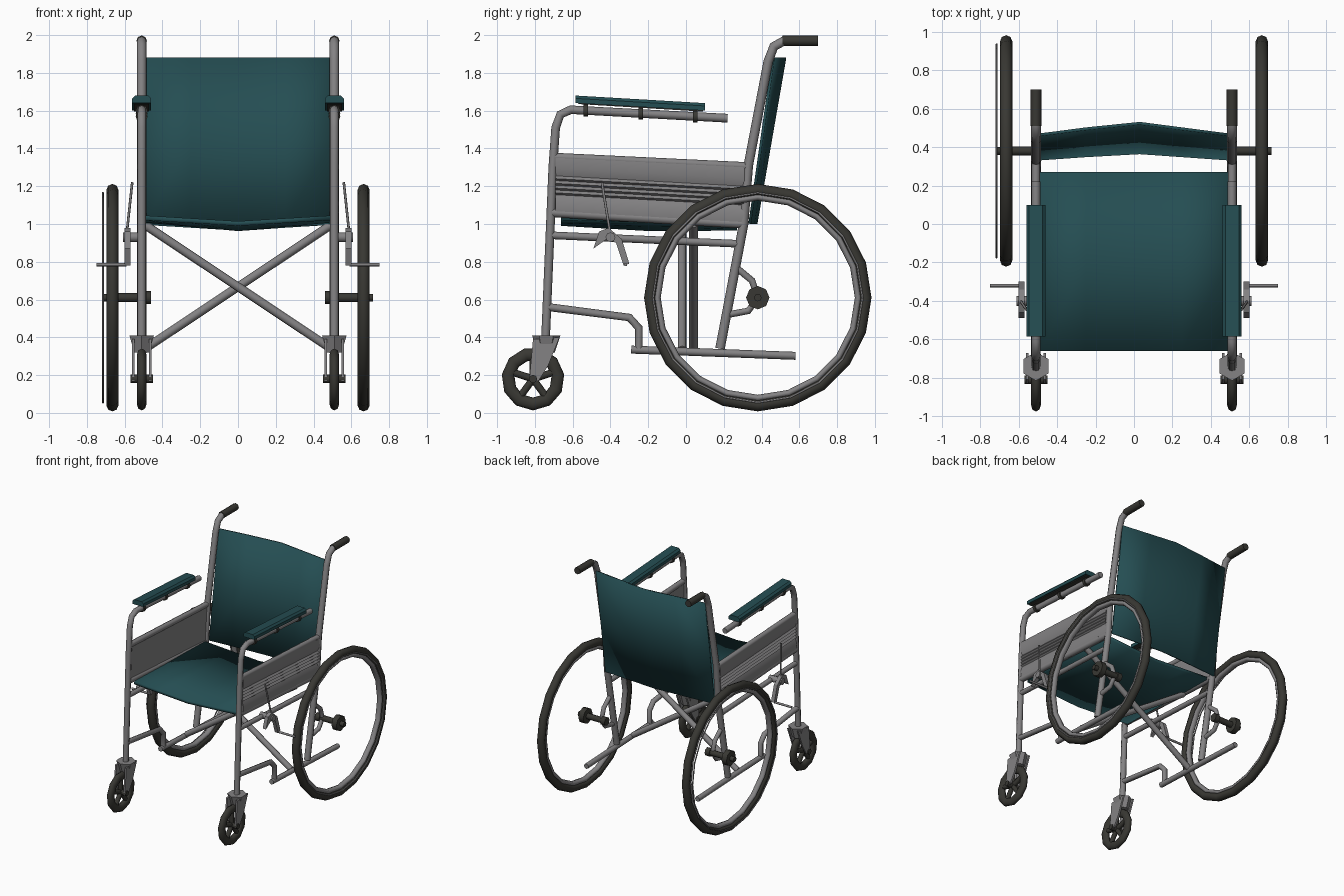
import bpy, bmesh
from math import pi, sin, cos, radians
from mathutils import Vector

if "Cube" in bpy.data.objects:
    bpy.data.objects.remove(bpy.data.objects["Cube"], do_unlink=True)


def material(name, rgb):
    m = bpy.data.materials.new(name)
    m.use_nodes = True
    m.diffuse_color = (*rgb, 1)
    m.node_tree.nodes["Principled BSDF"].inputs["Base Color"].default_value = (*rgb, 1)
    return m


TEAL = material("teal vinyl", (0.018, 0.075, 0.085))
STEEL = material("grey steel", (0.23, 0.225, 0.23))
RUBBER = material("dark rubber", (0.04, 0.039, 0.033))


def finish(ob, name, mat, angle=50):
    ob.name = name
    ob.data.materials.clear()
    ob.data.materials.append(mat)
    bpy.ops.object.select_all(action='DESELECT')
    ob.select_set(True)
    bpy.context.view_layer.objects.active = ob
    bpy.ops.object.shade_smooth_by_angle(angle=radians(angle))
    return ob


def add_mesh(name, mesh, mat, angle=50):
    ob = bpy.data.objects.new(name, mesh)
    bpy.context.scene.collection.objects.link(ob)
    return finish(ob, name, mat, angle)


def tube(name, pts, r, mat=STEEL):
    """Round tube along a polyline, turned into a mesh."""
    cu = bpy.data.curves.new(name, 'CURVE')
    cu.dimensions = '3D'
    cu.bevel_depth = r
    cu.bevel_resolution = 2
    cu.use_fill_caps = True
    sp = cu.splines.new('POLY')
    sp.points.add(len(pts) - 1)
    for p, co in zip(sp.points, pts):
        p.co = (*co, 1)
    tmp = bpy.data.objects.new("tmp", cu)
    bpy.context.scene.collection.objects.link(tmp)
    bpy.context.view_layer.update()
    dg = bpy.context.evaluated_depsgraph_get()
    mesh = bpy.data.meshes.new_from_object(tmp.evaluated_get(dg))
    bpy.data.objects.remove(tmp)
    return add_mesh(name, mesh, mat)


def side_tube(name, x, yz, r, mat=STEEL):
    return tube(name, [(x, y, z) for y, z in yz], r, mat)


def prism(name, ring_a, ring_b, mat, angle=30):
    """Solid between two matching outlines."""
    bm = bmesh.new()
    a = [bm.verts.new(p) for p in ring_a]
    b = [bm.verts.new(p) for p in ring_b]
    bm.faces.new(a)
    bm.faces.new(b)
    for i in range(len(a)):
        j = (i + 1) % len(a)
        bm.faces.new((a[i], a[j], b[j], b[i]))
    bmesh.ops.recalc_face_normals(bm, faces=bm.faces)
    mesh = bpy.data.meshes.new(name)
    bm.to_mesh(mesh)
    return add_mesh(name, mesh, mat, angle)


def plate(name, x0, x1, yz, mat=STEEL):
    return prism(name, [(x0, y, z) for y, z in yz], [(x1, y, z) for y, z in yz], mat)


def ring(name, loc, major, minor, mat, segs, squash=1):
    """Torus turning about the x axis; squash scales its width."""
    bpy.ops.mesh.primitive_torus_add(major_radius=major, minor_radius=minor,
                                     major_segments=segs, minor_segments=8,
                                     location=loc, rotation=(0, pi / 2, 0))
    ob = bpy.context.object
    ob.scale.z = squash
    return finish(ob, name, mat)


def cloth(name, xs, rows, point, thick):
    """Sheet of fabric from a point function, thickened."""
    bm = bmesh.new()
    grid = [[bm.verts.new(point(x, t)) for x in xs] for t in rows]
    for r0, r1 in zip(grid, grid[1:]):
        for i in range(len(xs) - 1):
            bm.faces.new((r0[i], r0[i + 1], r1[i + 1], r1[i]))
    mesh = bpy.data.meshes.new(name)
    bm.to_mesh(mesh)
    ob = add_mesh(name, mesh, TEAL, 35)
    mod = ob.modifiers.new("thickness", 'SOLIDIFY')
    mod.thickness = thick
    return ob


# Seat and backrest slings
cloth("seat", (-0.49, -0.25, 0, 0.25, 0.49), (0, 0.5, 1),
      lambda x, t: (x, -0.66 + 0.93 * t,
                    1.045 - 0.025 * t - 0.03 * (1 - abs(x) / 0.49) * (1 + 0.5 * sin(pi * t))),
      0.025)
cloth("backrest", (-0.5, -0.25, 0.03, 0.25, 0.5), (0, 0.5, 1),
      lambda x, t: (x, 0.345 + 0.125 * t + (0.035 + 0.03 * t) * (1 - abs(x) / 0.5),
                    1.0 + 0.88 * t),
      -0.015)

for s, side in ((1, "left"), (-1, "right")):
    def n(part):
        return side + "_" + part

    px = 0.51 * s

    # Frame tubes
    side_tube(n("rear_post"), px, [(0.18, 0.34), (0.305, 1.0), (0.33, 1.31), (0.435, 1.86),
                                   (0.465, 1.94), (0.52, 1.97), (0.6, 1.97)], 0.025)
    side_tube(n("push_handle"), px, [(0.51, 1.97), (0.7, 1.97)], 0.028, RUBBER)
    side_tube(n("front_post_and_arm"), px, [(-0.745, 0.36), (-0.705, 1.3), (-0.69, 1.51),
                                            (-0.665, 1.58), (-0.61, 1.605), (0.22, 1.56)], 0.023)
    side_tube(n("middle_rail"), px, [(-0.71, 0.94), (0.28, 0.895)], 0.02)
    side_tube(n("step_rail"), px, [(-0.73, 0.56), (-0.3, 0.505), (-0.25, 0.45), (-0.25, 0.34)], 0.021)
    side_tube(n("bottom_rail"), px, [(-0.29, 0.335), (0.58, 0.302)], 0.021)
    side_tube(n("upper_panel_rail"), px, [(-0.7, 1.355), (0.33, 1.305)], 0.022)
    side_tube(n("seat_rail"), px, [(-0.71, 1.06), (0.3, 1.0)], 0.024)

    # Corrugated side panel: flat inside, ribbed outside
    ribs = [(0.5, 0.0), (0.53, 0.0), (0.535, 0.05), (0.52, 0.09)]
    for k in range(4):
        ribs += [(0.533, 0.1 + 0.025 * k), (0.52, 0.115 + 0.025 * k)]
    ribs += [(0.535, 0.23), (0.53, 0.29), (0.5, 0.29)]
    prism(n("side_panel"), [(x * s, -0.69, 1.065 + z) for x, z in ribs],
          [(x * s, 0.31, 1.01 + z) for x, z in ribs], STEEL)

    # Armrest pad with chamfered edges and its clips
    pad = [(-0.05, 0.0), (-0.05, 0.025), (-0.035, 0.04), (0.035, 0.04), (0.05, 0.025), (0.05, 0.0)]
    prism(n("arm_pad"), [(px + x, -0.585, 1.64 + z) for x, z in pad],
          [(px + x, 0.1, 1.6 + z) for x, z in pad], TEAL)
    prism(n("arm_pad_base"),
          [(px + x, -0.57, 1.635 + z) for x, z in ((-0.04, 0), (0.04, 0), (0.04, 0.01), (-0.04, 0.01))],
          [(px + x, 0.09, 1.595 + z) for x, z in ((-0.04, 0), (0.04, 0), (0.04, 0.01), (-0.04, 0.01))],
          RUBBER)
    for k in range(3):
        y = -0.53 + 0.29 * k
        z = 1.6 - 0.0157 * k
        side_tube(n("arm_clip"), px, [(y - 0.012, z), (y + 0.012, z)], 0.032, RUBBER)

    # Cross brace tube
    by = 0.01 + 0.03 * s
    tube(n("cross_brace"), [(-0.5 * s, by, 0.335), (0.5 * s, by, 1.0)], 0.023)

    # Rear wheel, rim, hand rim and hub
    wx, wy, wz = 0.665 * s, 0.38, 0.61
    ring(n("rear_tyre"), (wx, wy, wz), 0.57, 0.032, RUBBER, 20)
    ring(n("rear_rim"), (wx, wy, wz), 0.532, 0.018, STEEL, 20, 1.3)
    ring(n("hand_rim"), (0.69 if s > 0 else -0.715, wy, wz), 0.555, 0.005, STEEL, 20)
    tube(n("hub"), [(0.635 * s, wy, wz), (0.68 * s, wy, wz)], 0.062, RUBBER)
    tube(n("hub_cap"), [(0.68 * s, wy, wz), (0.715 * s, wy, wz)], 0.02, RUBBER)
    tube(n("axle"), [(0.64 * s, wy, wz), (0.46 * s, wy, wz)], 0.024, RUBBER)
    tube(n("axle_collar"), [(0.5 * s, wy, wz), (0.46 * s, wy, wz)], 0.034, RUBBER)
    side_tube(n("axle_bracket"), px, [(0.265, 0.77), (0.35, 0.7), (0.38, wz), (0.33, 0.54),
                                      (0.22, 0.52)], 0.018)

    # Brake: clamp, jaw, long lever and cross pin
    bx = 0.585 * s
    plate(n("brake_jaw"), bx - 0.015, bx + 0.015,
          [(-0.49, 0.87), (-0.46, 0.96), (-0.41, 0.98), (-0.34, 0.92), (-0.3, 0.79),
           (-0.33, 0.78), (-0.37, 0.9), (-0.42, 0.92)])
    tube(n("brake_lever"), [(0.56 * s, -0.445, 1.22), (0.59 * s, -0.4, 0.94)], 0.007)
    tube(n("brake_clamp"), [(0.49 * s, -0.4, 0.93), (0.61 * s, -0.4, 0.93)], 0.026)
    tube(n("brake_pin"), [(0.59 * s, -0.32, 0.785), (0.75 * s, -0.32, 0.785)], 0.009)

    # Caster: crown, fork, tyre and five spokes
    cy, cz = -0.81, 0.18
    bpy.ops.mesh.primitive_cone_add(vertices=6, radius1=0.045, radius2=0.075, depth=0.09,
                                    location=(px, -0.74, 0.365))
    finish(bpy.context.object, n("caster_crown"), STEEL, 20)
    for o in (-0.045, 0.045):
        plate(n("fork_arm"), px + o - 0.007, px + o + 0.007,
              [(-0.81, 0.39), (-0.67, 0.4), (-0.73, 0.25), (-0.78, 0.17), (-0.83, 0.17)])
    ring(n("caster_tyre"), (px, cy, cz), 0.133, 0.034, RUBBER, 11, 0.75)
    tube(n("caster_axle"), [(px - 0.06, cy, cz), (px + 0.06, cy, cz)], 0.022, RUBBER)
    for k in range(5):
        a = pi / 2 + 2 * pi * k / 5
        side_tube(n("caster_spoke"), px,
                  [(cy, cz), (cy + 0.12 * cos(a), cz + 0.12 * sin(a))], 0.019, RUBBER)
